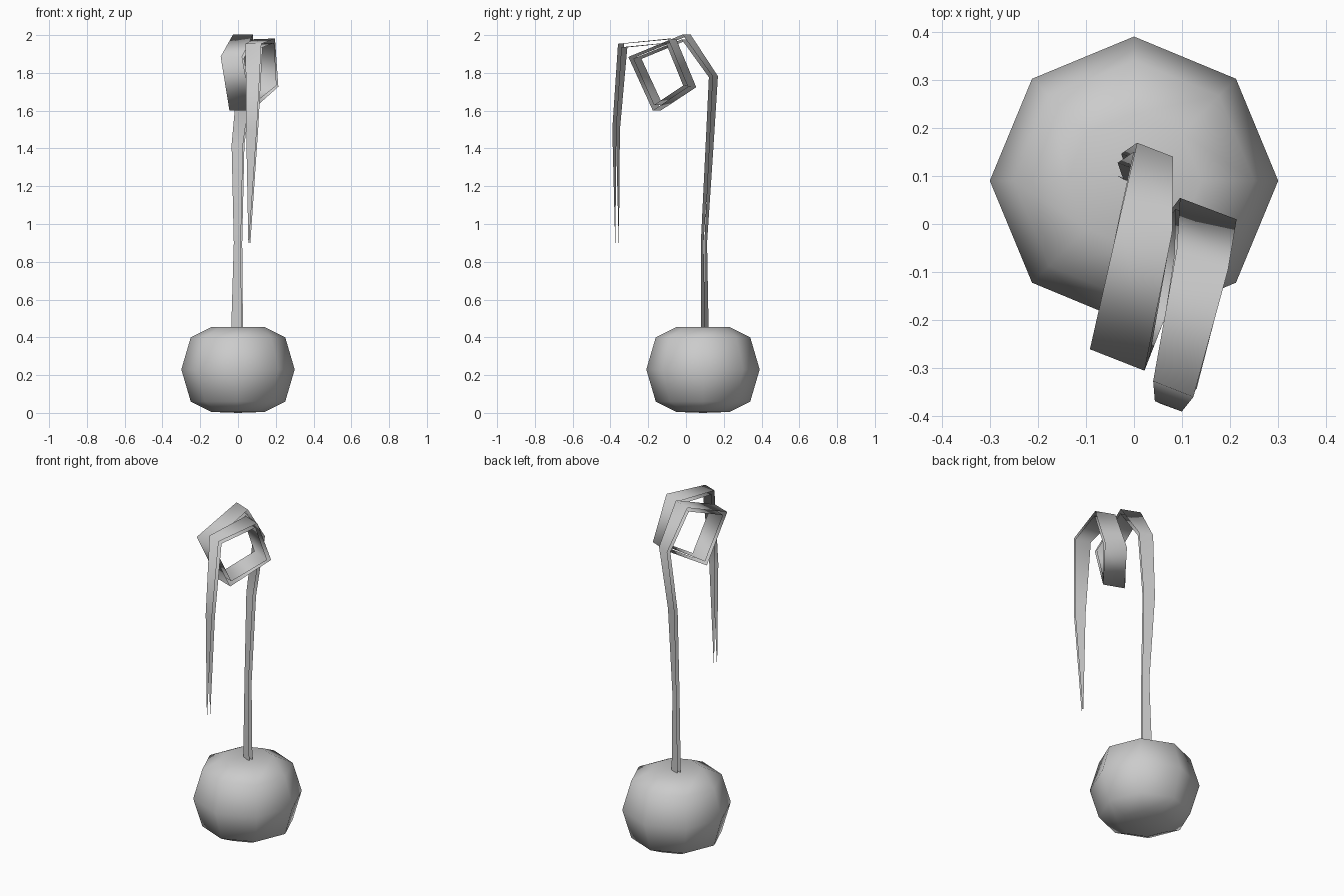
import bpy
import bmesh
import math
from mathutils import Vector

cube = bpy.data.objects.get("Cube")
if cube:
    bpy.data.objects.remove(cube)

grey = bpy.data.materials.new("plain grey")
grey.use_nodes = True
colour = (0.6, 0.6, 0.6, 1)
grey.diffuse_color = colour
grey.node_tree.nodes["Principled BSDF"].inputs["Base Color"].default_value = colour


def make_object(name, bm):
    """Turn a bmesh into a smooth grey object."""
    for face in bm.faces:
        face.smooth = True
    mesh = bpy.data.meshes.new(name)
    bm.to_mesh(mesh)
    bm.free()
    mesh.materials.append(grey)
    obj = bpy.data.objects.new(name, mesh)
    bpy.context.collection.objects.link(obj)
    return obj


# Bulb: an eight-sided lathe of (radius, height), with a shallow dimple on top
SIDES = 8
profile = [(0.14, 0.005), (0.25, 0.06), (0.30, 0.23), (0.25, 0.40), (0.14, 0.455)]
bm = bmesh.new()
rings = []
for radius, z in profile:
    angles = [math.tau * i / SIDES for i in range(SIDES)]
    rings.append([bm.verts.new((radius * math.cos(a), radius * math.sin(a) + 0.09, z))
                  for a in angles])
bottom = bm.verts.new((0, 0.09, 0))
top = bm.verts.new((0, 0.09, 0.44))
for i in range(SIDES):
    j = (i + 1) % SIDES
    for low, high in zip(rings, rings[1:]):
        bm.faces.new((low[i], low[j], high[j], high[i]))
    bm.faces.new((bottom, rings[0][j], rings[0][i]))
    bm.faces.new((top, rings[-1][i], rings[-1][j]))
make_object("bulb", bm)

# Ribbon: stem, one curled loop and a hanging tip, as (centre, width)
path = [
    ((-0.005, 0.10, 0.42), 0.06),
    ((0.0, 0.095, 0.90), 0.04),
    ((0.0, 0.125, 1.42), 0.065),
    ((0.04, 0.145, 1.78), 0.08),
    ((0.025, 0.0, 1.99), 0.115),
    ((-0.03, -0.27, 1.88), 0.122),
    ((0.015, -0.15, 1.615), 0.125),
    ((0.15, 0.02, 1.73), 0.126),
    ((0.14, -0.08, 1.97), 0.115),
    ((0.085, -0.335, 1.945), 0.09),
    ((0.075, -0.37, 1.50), 0.06),
    ((0.06, -0.365, 0.90), 0.004),
]
across = Vector((0.93, -0.36, 0)).normalized()
bm = bmesh.new()
pairs = []
for centre, width in path:
    pairs.append([bm.verts.new(Vector(centre) + across * width * s) for s in (-0.5, 0.5)])
for (a, b), (c, d) in zip(pairs, pairs[1:]):
    bm.faces.new((a, b, d, c))
ribbon = make_object("curled_stem", bm)

# Two open sheets, without a rim along the edges
shell = ribbon.modifiers.new("double sheet", 'SOLIDIFY')
shell.thickness = 0.02
shell.offset = 0
shell.use_even_offset = True
shell.use_rim = False
